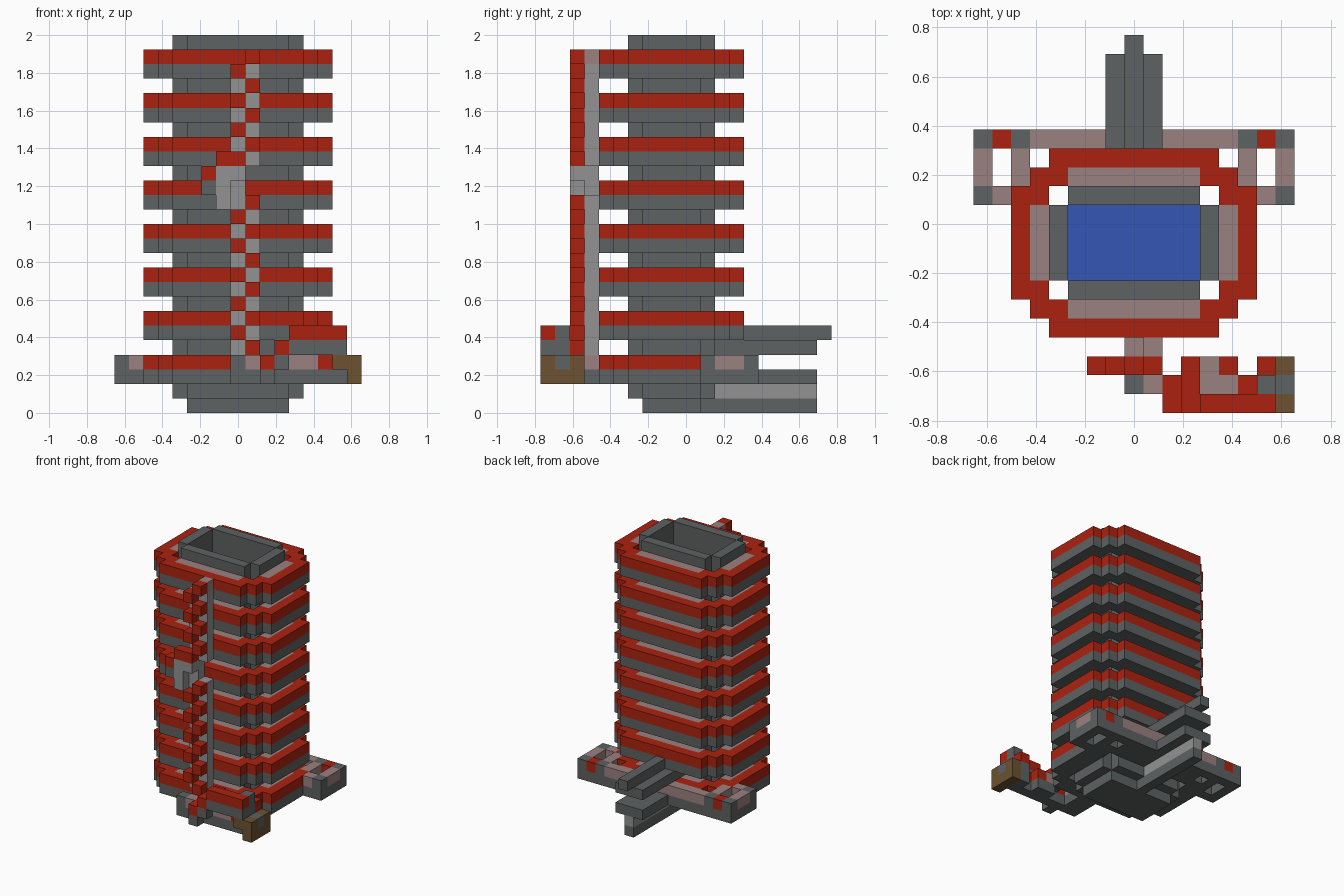
import bpy, bmesh
from mathutils import Vector

cube = bpy.data.objects.get("Cube")
if cube:
    bpy.data.objects.remove(cube, do_unlink=True)

S = 2 / 26  # edge of one block
COLOURS = {
    "dark_stone": (0.112, 0.122, 0.122),
    "red_dust": (0.41, 0.016, 0.005),
    "pink_stone": (0.33, 0.22, 0.22),
    "light_stone": (0.29, 0.29, 0.29),
    "blue_water": (0.035, 0.095, 0.46),
    "brown_wood": (0.15, 0.085, 0.032),
}
GREY, RED, PINK, LIGHT, BLUE, BROWN = range(6)
materials = []
for name, rgb in COLOURS.items():
    m = bpy.data.materials.new(name)
    m.use_nodes = True
    m.diffuse_color = (*rgb, 1)
    m.node_tree.nodes["Principled BSDF"].inputs["Base Color"].default_value = (*rgb, 1)
    materials.append(m)

blocks = {}  # block position -> (part, colour)


def span(v):
    return range(v[0], v[1] + 1) if isinstance(v, tuple) else (v,)


def fill(part, colour, x, y, z):
    """Fill an inclusive range of blocks; later fills replace earlier ones."""
    for i in span(x):
        for j in span(y):
            for k in span(z):
                blocks[i, j, k] = (part, colour)


def mirrored(part, colour, x, y, z):
    fill(part, colour, x, y, z)
    fill(part, colour, (-x[1], -x[0]) if isinstance(x, tuple) else -x, y, z)


# Hollow shaft with open corners, water floor and stepped foot
for j in (-4, 1):
    fill("shaft", GREY, (-3, 3), j, (1, 25))
mirrored("shaft", GREY, 4, (-3, 0), (1, 25))
fill("water_floor", BLUE, (-3, 3), (-3, 0), 1)
fill("foot", GREY, (-3, 3), (-3, 0), 0)

# Eight floor rings: dark course below, red course with stone infill above
for top in range(3, 25, 3):
    for z, edge, infill in ((top - 1, GREY, GREY), (top, RED, PINK)):
        for outer, inner in ((-6, -5), (3, 2)):
            fill("floor_rings", edge, (-4, 4), outer, z)
            mirrored("floor_rings", edge, (4, 5), inner, z)
            fill("floor_rings", infill, (-3, 3), inner, z)
        for j in (-4, 1):
            mirrored("floor_rings", edge, (5, 6), j, z)
        mirrored("floor_rings", edge, 6, (-3, 0), z)
        mirrored("floor_rings", infill, 5, (-3, 0), z)

# Zigzag riser on the front
for z in range(4, 25):
    red_x = 1 if z % 2 == 0 else 0
    fill("riser", LIGHT, (0, 1), -7, z)
    fill("riser", RED, red_x, -8, z)
del blocks[0, -7, 24]
fill("riser", PINK, 1, -7, 24)
fill("riser", PINK, 0, -7, 23)

# Bypass loop halfway up the riser
for cell in ((0, -8, 15), (1, -8, 16), (1, -7, 15), (1, -7, 16)):
    blocks.pop(cell, None)
fill("riser_loop", LIGHT, -1, -8, (14, 16))
fill("riser_loop", LIGHT, 0, -8, 16)
fill("riser_loop", RED, (-1, 0), -8, 17)
fill("riser_loop", RED, -2, -8, 16)
fill("riser_loop", GREY, -2, -8, 15)

# Stepped control line at the front
fill("control_line", GREY, (0, 3), -9, 2)
fill("control_line", GREY, (0, 1), (-8, -7), 2)
fill("control_line", GREY, 0, -9, 3)
fill("control_line", PINK, 1, (-9, -7), 3)
for x, z in ((2, 3), (3, 4), ((4, 7), 5)):
    fill("control_line", GREY, x, -10, z - 1)
    fill("control_line", RED, x, -10, z)
fill("control_line", RED, 2, -9, 3)
fill("control_line", GREY, 3, (-9, -8), 3)
fill("control_line", RED, 3, (-9, -8), 4)
fill("control_line", GREY, (4, 7), (-9, -8), 2)
fill("control_line", PINK, (4, 5), -9, 3)
fill("control_line", PINK, 4, -8, 3)
fill("control_line", RED, 5, -8, 3)
fill("control_line", RED, 6, -9, 3)
fill("control_line", GREY, 7, -9, (3, 5))
fill("control_line", GREY, 7, -8, 3)
fill("control_line", RED, 7, -8, 4)
del blocks[6, -8, 2]

# Wooden switch box at the end of the line
fill("switch_box", BROWN, 8, (-10, -8), 2)
fill("switch_box", BROWN, 8, (-10, -8), 3)
fill("switch_box", GREY, 8, -9, 3)
fill("switch_box", BROWN, 7, -10, 3)

# Side loops wrapping the back corners
for z, dust, stone in ((2, GREY, GREY), (3, RED, PINK)):
    fill("back_loops", stone, (-5, 5), 4, z)
    mirrored("back_loops", GREY, 6, 4, z)
    mirrored("back_loops", dust, 7, 4, z)
    mirrored("back_loops", GREY, 8, 4, z)
    mirrored("back_loops", stone, 6, (2, 3), z)
    mirrored("back_loops", stone, 8, (2, 3), z)
    mirrored("back_loops", stone, 7, 1, z)
    mirrored("back_loops", GREY, 8, 1, z)

# Stacked beams reaching out of the back
fill("back_beams", GREY, 0, (1, 8), 0)
fill("back_beams", LIGHT, 0, (2, 8), 1)
fill("back_beams", GREY, (-1, 1), (4, 8), 2)
fill("back_beams", GREY, (-1, 1), (2, 8), 4)
fill("back_beams", GREY, 0, (2, 9), 5)

# Turn the blocks of each part into a mesh, keeping only the open faces
for part in sorted({p for p, c in blocks.values()}):
    bm = bmesh.new()
    for cell, (owner, colour) in blocks.items():
        if owner != part:
            continue
        centre = Vector((cell[0], cell[1] + 0.5, cell[2] + 0.5)) * S
        for axis in range(3):
            for sign in (-1, 1):
                n = [0, 0, 0]
                n[axis] = sign
                if tuple(a + b for a, b in zip(cell, n)) in blocks:
                    continue
                n = Vector(n)
                u = Vector((n.y, n.z, n.x))
                v = n.cross(u)
                corners = [n - u - v, n + u - v, n + u + v, n - u + v]
                face = bm.faces.new([bm.verts.new(centre + c * S / 2) for c in corners])
                face.material_index = colour
    bmesh.ops.remove_doubles(bm, verts=bm.verts, dist=S / 100)
    mesh = bpy.data.meshes.new(part)
    for m in materials:
        mesh.materials.append(m)
    bm.to_mesh(mesh)
    bm.free()
    bpy.context.collection.objects.link(bpy.data.objects.new(part, mesh))
